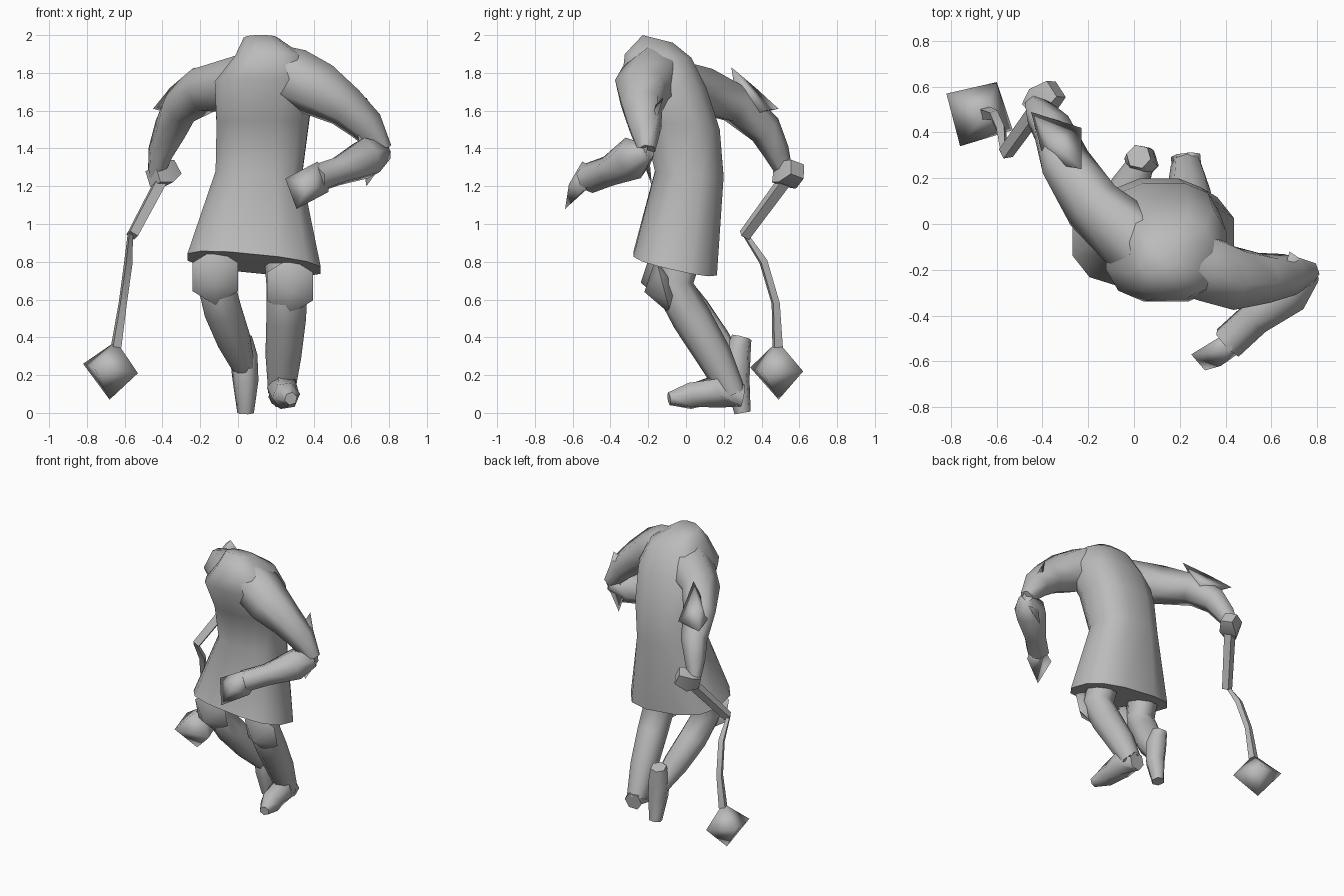
import bpy
import bmesh
import math
from mathutils import Vector

old_cube = bpy.data.objects.get("Cube")
if old_cube:
    bpy.data.objects.remove(old_cube, do_unlink=True)

# One plain grey for the whole figure
grey = bpy.data.materials.new("plain_grey")
grey.use_nodes = True
colour = (0.5, 0.5, 0.5, 1)
grey.diffuse_color = colour
grey.node_tree.nodes["Principled BSDF"].inputs["Base Color"].default_value = colour


def finish(name, bm, angle):
    """Turn a bmesh into a named, shaded object."""
    bmesh.ops.recalc_face_normals(bm, faces=bm.faces)
    mesh = bpy.data.meshes.new(name)
    bm.to_mesh(mesh)
    bm.free()
    mesh.shade_smooth()
    mesh.set_sharp_from_angle(angle=math.radians(angle))
    mesh.materials.append(grey)
    obj = bpy.data.objects.new(name, mesh)
    bpy.context.collection.objects.link(obj)


def loft(name, rings):
    """Skin a list of equal rings and cap both ends."""
    bm = bmesh.new()
    loops = [[bm.verts.new(point) for point in ring] for ring in rings]
    count = len(loops[0])
    for low, high in zip(loops, loops[1:]):
        for i in range(count):
            j = (i + 1) % count
            bm.faces.new((low[i], low[j], high[j], high[i]))
    bm.faces.new(loops[0][::-1])
    bm.faces.new(loops[-1])
    finish(name, bm, 65)


def tube(name, path, sides=6):
    """Tapered limb through (x, y, z, radius) stations."""
    centres = [Vector(p[:3]) for p in path]
    rings = []
    for i, centre in enumerate(centres):
        ahead = centres[min(i + 1, len(path) - 1)]
        behind = centres[max(i - 1, 0)]
        along = (ahead - behind).normalized()
        side = along.cross(Vector((0.3, -1, 0.2))).normalized()
        other = along.cross(side)
        ring = []
        for k in range(sides):
            turn = math.tau * (k + 0.5) / sides
            ring.append(centre + path[i][3] * (side * math.cos(turn) + other * math.sin(turn)))
        rings.append(ring)
    loft(name, rings)


def crystal(name, outline, tips, angle=150):
    """Faceted solid: an outline joined to a tip on either side."""
    bm = bmesh.new()
    rim = [bm.verts.new(p) for p in outline]
    for tip in tips:
        peak = bm.verts.new(tip)
        for i, vert in enumerate(rim):
            bm.faces.new((vert, rim[(i + 1) % len(rim)], peak))
    finish(name, bm, angle)


def squared(value):
    """Push a sine or cosine outward for a boxier section."""
    return math.copysign(abs(value) ** 0.75, value)


# Tunic: (centre x, half width, front y, back y, front z, back z, sideways slope)
sections = [
    (0.085, 0.355, -0.28, 0.165, 0.84, 0.74, 0.035),
    (0.11, 0.23, -0.165, 0.20, 1.28, 1.25, 0.01),
    (0.13, 0.245, -0.23, 0.18, 1.55, 1.50, 0),
    (0.14, 0.265, -0.34, 0.11, 1.77, 1.72, 0),
    (0.165, 0.18, -0.325, 0.03, 1.90, 1.88, 0),
    (0.12, 0.09, -0.23, -0.07, 2.00, 1.96, 0),
]
tunic_rings = []
for cx, half, front, back, z_front, z_back, slope in sections:
    ring = []
    for k in range(12):
        turn = math.tau * (k + 0.5) / 12
        across = squared(math.cos(turn)) * 1.02
        depth = (squared(math.sin(turn)) * 1.02 + 1) / 2
        ring.append((cx + half * across,
                     front + (back - front) * depth,
                     z_front + (z_back - z_front) * depth - slope * across))
    tunic_rings.append(ring)
loft("tunic", tunic_rings)

# Right arm, stretched back and holding the weapon
tube("right_arm", [(0.03, -0.1, 1.74, 0.16), (-0.18, 0.08, 1.71, 0.13),
                   (-0.3, 0.27, 1.63, 0.11), (-0.36, 0.42, 1.5, 0.09),
                   (-0.41, 0.48, 1.38, 0.07), (-0.44, 0.53, 1.25, 0.04)])
crystal("right_arm_guard",
        [(-0.23, 0.24, 1.83), (-0.39, 0.27, 1.63), (-0.45, 0.49, 1.61), (-0.23, 0.42, 1.6)],
        [(-0.36, 0.37, 1.72), (-0.3, 0.33, 1.57)])
tube("right_fist", [(-0.45, 0.49, 1.25, 0.06), (-0.40, 0.54, 1.26, 0.085),
                    (-0.34, 0.59, 1.29, 0.06)], sides=4)

# Flail: handle, hanging chain and faceted head
tube("flail_handle", [(-0.38, 0.56, 1.28, 0.04), (-0.56, 0.31, 0.94, 0.035)], sides=4)
tube("flail_chain", [(-0.57, 0.31, 0.95, 0.015), (-0.58, 0.41, 0.8, 0.025),
                     (-0.61, 0.475, 0.58, 0.025), (-0.645, 0.485, 0.35, 0.032)], sides=4)
crystal("flail_head",
        [(-0.82, 0.57, 0.26), (-0.6, 0.62, 0.22), (-0.53, 0.41, 0.21), (-0.76, 0.34, 0.24)],
        [(-0.645, 0.485, 0.38), (-0.68, 0.49, 0.07)])

# Left arm, bent at the elbow with a mitten-like hand forward
tube("left_upper_arm", [(0.17, -0.15, 1.81, 0.15), (0.31, -0.19, 1.77, 0.16),
                        (0.43, -0.235, 1.71, 0.15), (0.57, -0.235, 1.62, 0.115),
                        (0.68, -0.22, 1.52, 0.095), (0.77, -0.21, 1.39, 0.05)])
tube("left_forearm", [(0.78, -0.21, 1.38, 0.05), (0.68, -0.28, 1.35, 0.115),
                      (0.53, -0.41, 1.28, 0.08), (0.41, -0.52, 1.24, 0.08)])
crystal("left_hand",
        [(0.42, -0.55, 1.33), (0.25, -0.57, 1.24), (0.31, -0.64, 1.08), (0.48, -0.55, 1.17)],
        [(0.38, -0.62, 1.21), (0.48, -0.43, 1.27)])
crystal("left_elbow_guard",
        [(0.68, -0.12, 1.67), (0.81, -0.21, 1.38), (0.68, -0.18, 1.2), (0.63, -0.29, 1.5)],
        [(0.74, -0.26, 1.46), (0.68, -0.2, 1.42)])

# Legs: left one planted, right one with its toe trailing
tube("left_leg", [(0.24, 0, 0.92, 0.11), (0.26, -0.07, 0.68, 0.11),
                  (0.255, 0.03, 0.5, 0.105), (0.24, 0.15, 0.3, 0.095),
                  (0.23, 0.25, 0.1, 0.07)], sides=8)
tube("left_foot", [(0.225, 0.3, 0.09, 0.065), (0.24, 0.16, 0.115, 0.09),
                   (0.255, 0.02, 0.09, 0.075), (0.28, -0.09, 0.075, 0.035)])
tube("right_leg", [(-0.09, 0, 0.92, 0.11), (-0.12, -0.08, 0.7, 0.10),
                   (-0.08, 0.03, 0.54, 0.1), (-0.02, 0.15, 0.38, 0.09),
                   (0.03, 0.26, 0.24, 0.06)], sides=8)
tube("right_foot", [(0.02, 0.295, 0.4, 0.055), (0.03, 0.27, 0.3, 0.075),
                    (0.04, 0.27, 0.17, 0.07), (0.04, 0.3, 0, 0.045)])

# Knee guards: shared faceted cap, placed at each knee
for name, x, y, z in (("left_knee_guard", 0.275, -0.1, 0.67),
                      ("right_knee_guard", -0.12, -0.12, 0.72)):
    rim = []
    for k in range(6):
        turn = math.tau * (k + 0.5) / 6
        rim.append((x + 0.14 * math.cos(turn),
                    y - 0.02 - 0.04 * math.sin(turn),
                    z + 0.15 * math.sin(turn)))
    crystal(name, rim, [(x, y - 0.12, z - 0.03), (x, y + 0.09, z)], 60)
